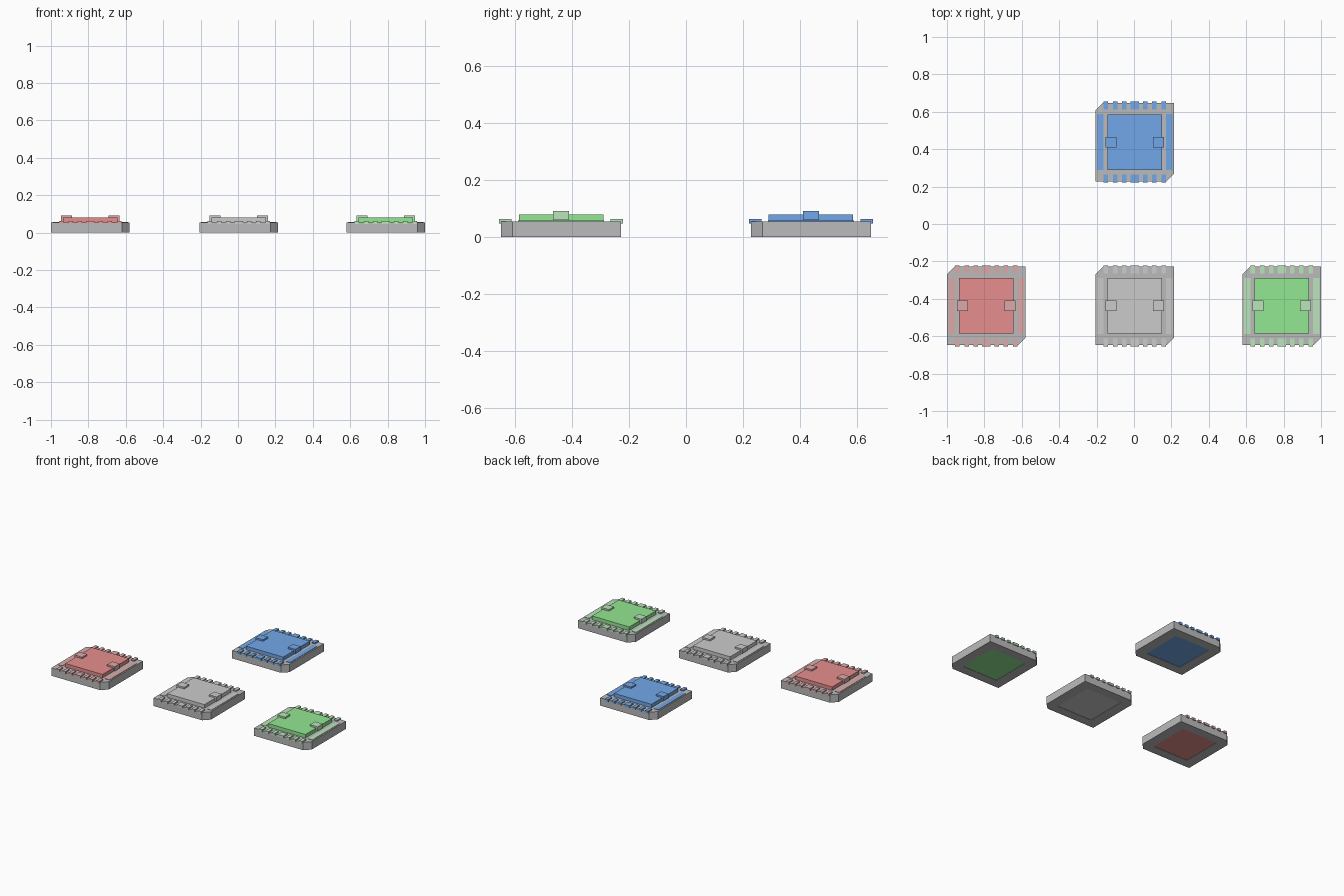
import bpy, bmesh

if "Cube" in bpy.data.objects:
    bpy.data.objects.remove(bpy.data.objects["Cube"])

HALF = 0.21      # half width of a tile frame
CUT = 0.04       # size of the two clipped corners
TOP = 0.055      # frame height


def material(name, rgb):
    m = bpy.data.materials.new(name)
    m.diffuse_color = (*rgb, 1)
    m.use_nodes = True
    m.node_tree.nodes["Principled BSDF"].inputs["Base Color"].default_value = m.diffuse_color
    return m


def finish(name, bm, loc, mat):
    bmesh.ops.recalc_face_normals(bm, faces=bm.faces[:])
    mesh = bpy.data.meshes.new(name)
    bm.to_mesh(mesh)
    bm.free()
    ob = bpy.data.objects.new(name, mesh)
    ob.location = (*loc, 0)
    mesh.materials.append(mat)
    bpy.context.collection.objects.link(ob)
    return ob


def add_box(bm, x0, x1, y0, y1, z0, z1):
    geo = bmesh.ops.create_cube(bm, size=1)["verts"]
    for v in geo:
        v.co = ((x0 + x1) / 2 + v.co.x * (x1 - x0),
                (y0 + y1) / 2 + v.co.y * (y1 - y0),
                (z0 + z1) / 2 + v.co.z * (z1 - z0))


def boxes(name, items, loc, mat):
    bm = bmesh.new()
    for b in items:
        add_box(bm, *b)
    return finish(name, bm, loc, mat)


def frame(name, loc, mat):
    # Ring with two clipped corners; six outer points pair with six inner points
    h, c, ix, iy = HALF, CUT, 0.138, 0.145
    outer = [(-h, -h), (h - c, -h), (h, -h + c), (h, h), (-h + c, h), (-h, h - c)]
    k = 0.002
    inner = [(-ix, -iy), (ix - k, -iy), (ix, -iy + k), (ix, iy), (-ix + k, iy), (-ix, iy - k)]
    bm = bmesh.new()
    rings = [[bm.verts.new((x, y, z)) for x, y in pts]
             for pts, z in ((outer, 0), (outer, TOP), (inner, TOP), (inner, 0))]
    for r in range(4):
        a, b = rings[r], rings[(r + 1) % 4]
        for i in range(6):
            j = (i + 1) % 6
            bm.faces.new((a[i], a[j], b[j], b[i]))
    return finish(name, bm, loc, mat)


def tile(tag, loc, base, plate, trim):
    frame(tag + "_frame", loc, base)

    # Core showing through the underside, and the raised top plate
    boxes(tag + "_core_plate", [(-0.138, 0.138, -0.145, 0.145, 0.002, 0.05),
                                (-0.145, 0.145, -0.148, 0.148, 0.05, 0.08)], loc, plate)

    # Clips gripping the plate edges and thin side strips
    clips, strips = [], []
    for s in (-1, 1):
        x = sorted((s * 0.097, s * 0.156))
        clips.append((*x, -0.028, 0.028, 0.06, 0.091))
        x = sorted((s * 0.167, s * 0.201))
        strips.append((*x, -0.15, 0.15, 0.045, 0.058))
    boxes(tag + "_clips", clips, loc, trim)
    boxes(tag + "_side_strips", strips, loc, trim)

    # Rows of contact pins on front and back, with a wide middle pin
    pins = []
    for s in (-1, 1):
        y = sorted((s * 0.173, s * 0.217))
        for x in (-0.155, -0.105, -0.057, 0, 0.057, 0.105, 0.155):
            w = 0.012 if x else 0.022
            pins.append((x - w, x + w, *y, 0.047, 0.063))
    boxes(tag + "_pins", pins, loc, trim)


base = material("frame_grey", (0.5, 0.5, 0.5))
tile("red_tile", (-0.79, -0.438), base,
     material("red", (0.8, 0.27, 0.27)), material("pale_red", (0.72, 0.4, 0.4)))
tile("grey_tile", (0.004, -0.438), base,
     material("light_grey", (0.66, 0.66, 0.66)), material("mid_grey", (0.52, 0.52, 0.52)))
tile("green_tile", (0.79, -0.438), base,
     material("green", (0.29, 0.8, 0.29)), material("pale_green", (0.5, 0.78, 0.5)))
blue = material("blue", (0.17, 0.39, 0.82))
tile("blue_tile", (0.004, 0.438), base, blue, blue)
